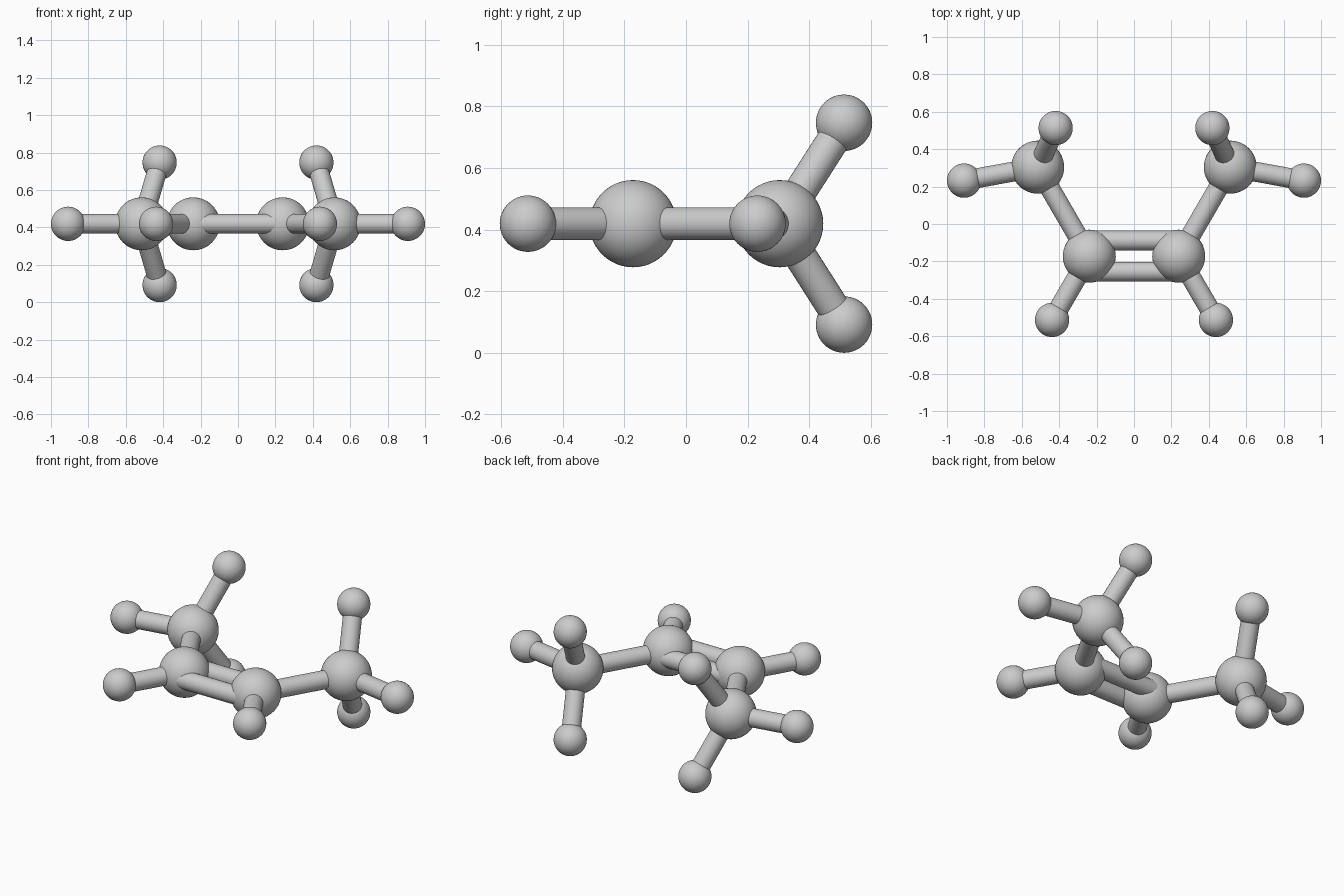
import bpy
from mathutils import Vector

if "Cube" in bpy.data.objects:
    bpy.data.objects.remove(bpy.data.objects["Cube"])

Z = 0.419              # height of the molecular plane
R_CARBON, R_HYDROGEN, R_BOND = 0.1415, 0.0915, 0.053


def smooth(obj, name):
    obj.name = name
    bpy.ops.object.shade_smooth_by_angle()
    return obj


def atom(name, pos, radius):
    bpy.ops.mesh.primitive_uv_sphere_add(segments=48, ring_count=24, radius=radius, location=pos)
    return smooth(bpy.context.object, name)


def rod(name, a, b):
    a, b = Vector(a), Vector(b)
    d = b - a
    bpy.ops.mesh.primitive_cylinder_add(vertices=32, radius=R_BOND, depth=d.length,
                                        location=(a + b) / 2,
                                        rotation=d.to_track_quat('Z', 'Y').to_euler())
    return smooth(bpy.context.object, name)


def hydrogen(name, carbon, pos):
    # hydrogen atom with its bond made of two half rods
    atom(name, pos, R_HYDROGEN)
    mid = (Vector(carbon) + Vector(pos)) / 2
    rod(name + "_bond_inner", carbon, mid)
    rod(name + "_bond_outer", mid, pos)


for side, s in (("left", -1), ("right", 1)):
    # carbons of this half
    inner = (s * 0.239, -0.172, Z)
    outer = (s * 0.515, 0.304, Z)
    atom(side + "_inner_carbon", inner, R_CARBON)
    atom(side + "_outer_carbon", outer, R_CARBON)
    rod(side + "_single_bond", inner, outer)

    # hydrogens of this half
    hydrogen(side + "_front_hydrogen", inner, (s * 0.438, -0.513, Z))
    hydrogen(side + "_side_hydrogen", outer, (s * 0.9085, 0.232, Z))
    hydrogen(side + "_upper_hydrogen", outer, (s * 0.419, 0.513, Z + 0.3275))
    hydrogen(side + "_lower_hydrogen", outer, (s * 0.419, 0.513, Z - 0.3275))

# double bond across the middle
for name, dy in (("front", -0.083), ("back", 0.083)):
    rod(name + "_double_bond", (-0.239, -0.172 + dy, Z), (0.239, -0.172 + dy, Z))
